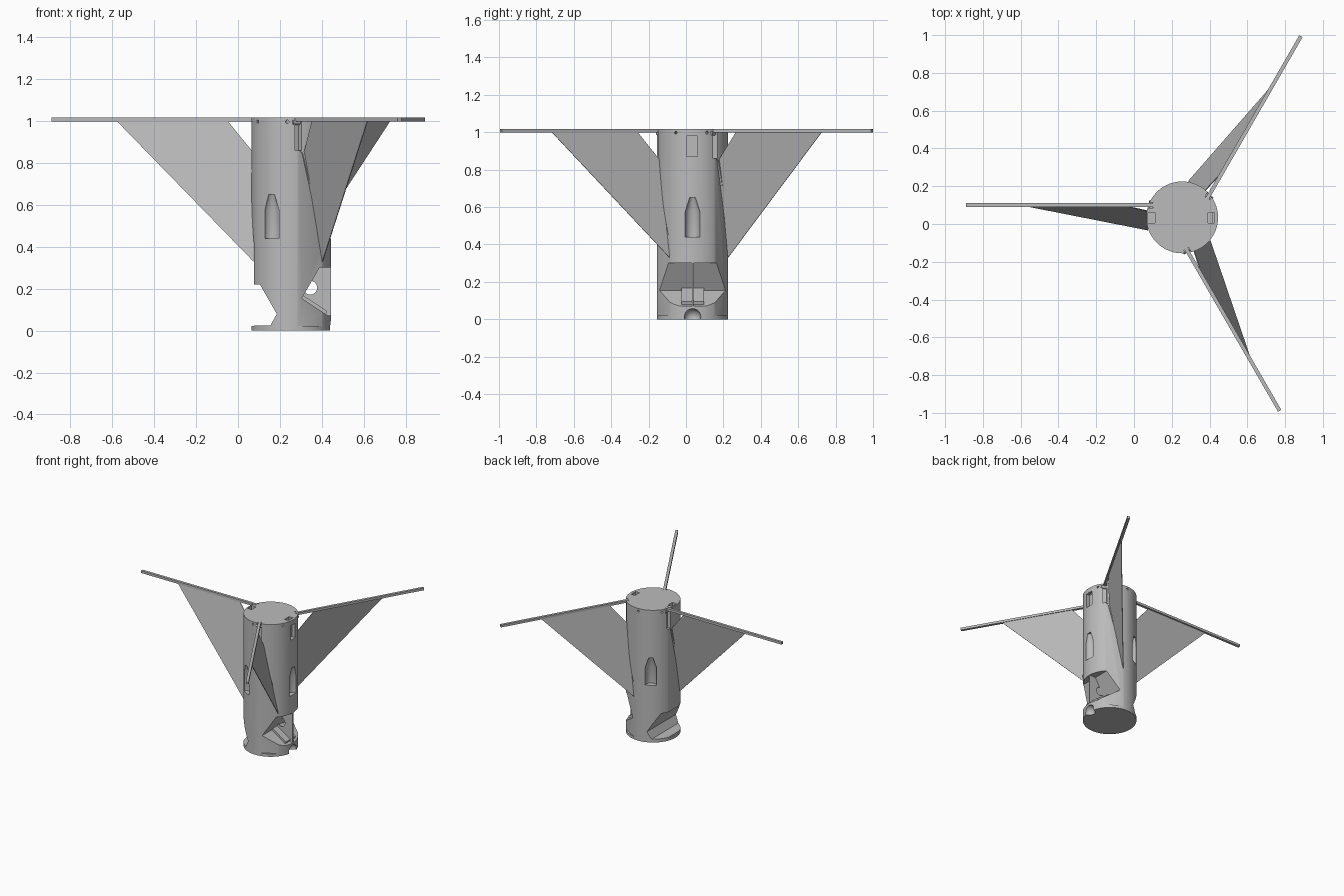
import bpy, bmesh
from math import radians, sin, cos, pi
from mathutils import Matrix, Vector

if "Cube" in bpy.data.objects:
    bpy.data.objects.remove(bpy.data.objects["Cube"])

CX, CY, R, TOP = 0.255, 0.035, 0.19, 1.018
AXIS = Vector((CX, CY, 0))
TURNS = (0, 120, 240)

grey = bpy.data.materials.new("plain grey")
grey.use_nodes = True
grey.diffuse_color = (0.5, 0.5, 0.5, 1)
grey.node_tree.nodes["Principled BSDF"].inputs["Base Color"].default_value = (0.5, 0.5, 0.5, 1)


def turn(deg):
    """Rotation about the vertical axis of the body."""
    return Matrix.Translation(AXIS) @ Matrix.Rotation(radians(deg), 4, 'Z') @ Matrix.Translation(-AXIS)


def finish(name, bm, deg=0):
    bmesh.ops.transform(bm, matrix=turn(deg), verts=bm.verts)
    bmesh.ops.recalc_face_normals(bm, faces=bm.faces)
    mesh = bpy.data.meshes.new(name)
    bm.to_mesh(mesh)
    bm.free()
    mesh.materials.append(grey)
    ob = bpy.data.objects.new(name, mesh)
    bpy.context.collection.objects.link(ob)
    return ob


def prism(name, points, offset, deg=0):
    """Extrude a planar outline along an offset vector."""
    bm = bmesh.new()
    face = bm.faces.new([bm.verts.new(p) for p in points])
    out = bmesh.ops.extrude_face_region(bm, geom=[face])
    verts = [v for v in out["geom"] if isinstance(v, bmesh.types.BMVert)]
    bmesh.ops.translate(bm, vec=offset, verts=verts)
    return finish(name, bm, deg)


def box(name, x0, x1, y0, y1, z0, z1, deg=0):
    return prism(name, [(x0, y0, z0), (x1, y0, z0), (x1, y1, z0), (x0, y1, z0)], (0, 0, z1 - z0), deg)


def cone(name, r1, r2, depth, matrix, sides=24, deg=0):
    bm = bmesh.new()
    bmesh.ops.create_cone(bm, cap_ends=True, segments=sides, radius1=r1, radius2=r2,
                          depth=depth, matrix=matrix)
    return finish(name, bm, deg)


def cut(target, cutter):
    cutter.hide_render = True
    mod = target.modifiers.new("cut", 'BOOLEAN')
    mod.operation = 'DIFFERENCE'
    mod.solver = 'EXACT'
    mod.object = cutter
    bpy.context.view_layer.objects.active = target
    bpy.ops.object.modifier_apply(modifier=mod.name)
    bpy.data.objects.remove(cutter)


# Cylindrical body
body = cone("body", R, R, TOP, Matrix.Translation((CX, CY, TOP / 2)), 96)

# Details repeated three times around the body
for d in TURNS:
    # flat below the hinge line of each sail
    flat = [(0, 0.13, 0.022), (0, 0.13, 0.88), (0, 0.08, 0.85), (0, -0.05, 0.33), (0, -0.05, 0.022)]
    cut(body, prism("flat_cutter", flat, (0.077, 0, 0), d))
    # slot for the arm root
    cut(body, box("slot_cutter", 0, 0.1, 0.085, 0.115, 0.86, 1.1, d))
    # bullet-shaped pocket
    bullet = bmesh.new()
    rings = []
    for r, z in ((0.04, 0.44), (0.04, 0.575), (0.016, 0.65)):
        rings.append([bullet.verts.new((CX + R + r * cos(a * pi / 12), CY + r * sin(a * pi / 12), z))
                      for a in range(24)])
    for low, high in zip(rings, rings[1:]):
        for i in range(24):
            j = (i + 1) % 24
            bullet.faces.new((low[i], low[j], high[j], high[i]))
    bullet.faces.new(rings[0])
    bullet.faces.new(rings[-1])
    cut(body, finish("pocket_cutter", bullet, d))
    # small screw holes near the rim
    for angle in (212, 264):
        hole = Matrix.Translation((CX + R, CY, 0.998)) @ Matrix.Rotation(pi / 2, 4, 'Y')
        cut(body, cone("hole_cutter", 0.008, 0.008, 0.04, hole, 12, d + angle))

# Wedge bay on the left side and stepped bay on the right side
left_bay = [(0.5, -0.3, 0.302), (0.39, -0.3, 0.302), (0.305, -0.3, 0.155), (0.43, -0.3, 0.072), (0.5, -0.3, 0.072)]
cut(body, prism("bay_cutter", left_bay, (0, 0.6, 0)))
right_bay = [(0, -0.3, 0.22), (0.105, -0.3, 0.22), (0.185, -0.3, 0.08), (0.155, -0.3, 0.026), (0, -0.3, 0.026)]
cut(body, prism("bay_cutter", right_bay, (0, 0.6, 0)))

# Latch windows and notches at the rim, rounded niche at the foot
cut(body, box("window_cutter", 0.415, 0.5, 0.004, 0.062, 0.87, 0.98))
cut(body, box("notch_cutter", 0.392, 0.425, 0.006, 0.06, 0.98, 1.1))
cut(body, box("notch_cutter", 0.075, 0.112, 0.006, 0.06, 0.98, 1.1))
niche = bmesh.new()
bmesh.ops.create_uvsphere(niche, u_segments=24, v_segments=12, radius=0.045,
                          matrix=Matrix.Translation((CX + R, CY, 0.012)))
cut(body, finish("niche_cutter", niche))

# Upright plate with a round hole, and sloping tray, inside the left bay
plate_outline = [(0.30, 0.031, 0.16), (0.39, 0.031, 0.305), (0.444, 0.031, 0.305), (0.444, 0.031, 0.07),
                 (0.42, 0.031, 0.075)]
plate = prism("bay_plate", plate_outline, (0, 0.008, 0))
hole = Matrix.Translation((0.345, CY, 0.205)) @ Matrix.Rotation(pi / 2, 4, 'X')
cut(plate, cone("hole_cutter", 0.033, 0.033, 0.1, hole))
tray = prism("bay_tray", [(0.305, -0.025, 0.155), (0.312, -0.025, 0.168), (0.425, -0.025, 0.094),
                          (0.42, -0.025, 0.078)], (0, 0.12, 0))

# Arms, hinge pins and sails
parts = [body, plate, tray]
for n, d in enumerate(TURNS, 1):
    box(f"arm_{n}", -0.89, 0.1, 0.09, 0.11, 1.0, TOP, d)
    pin = Matrix.Translation((0.092, 0.1, 0.995)) @ Matrix.Rotation(pi / 2, 4, 'X')
    parts.append(cone(f"hinge_pin_{n}", 0.012, 0.012, 0.05, pin, 16, d))
    prism(f"sail_{n}", [(-0.58, 0.095, 1.002), (-0.05, 0.095, 1.002), (0.07, 0.068, 0.855),
                        (0.074, -0.034, 0.33)], (0, 0.004, 0), d)

# Smooth shading with sharp edges on the round parts
bpy.ops.object.select_all(action='DESELECT')
for ob in parts:
    ob.select_set(True)
bpy.context.view_layer.objects.active = body
bpy.ops.object.shade_smooth_by_angle(angle=radians(30))
